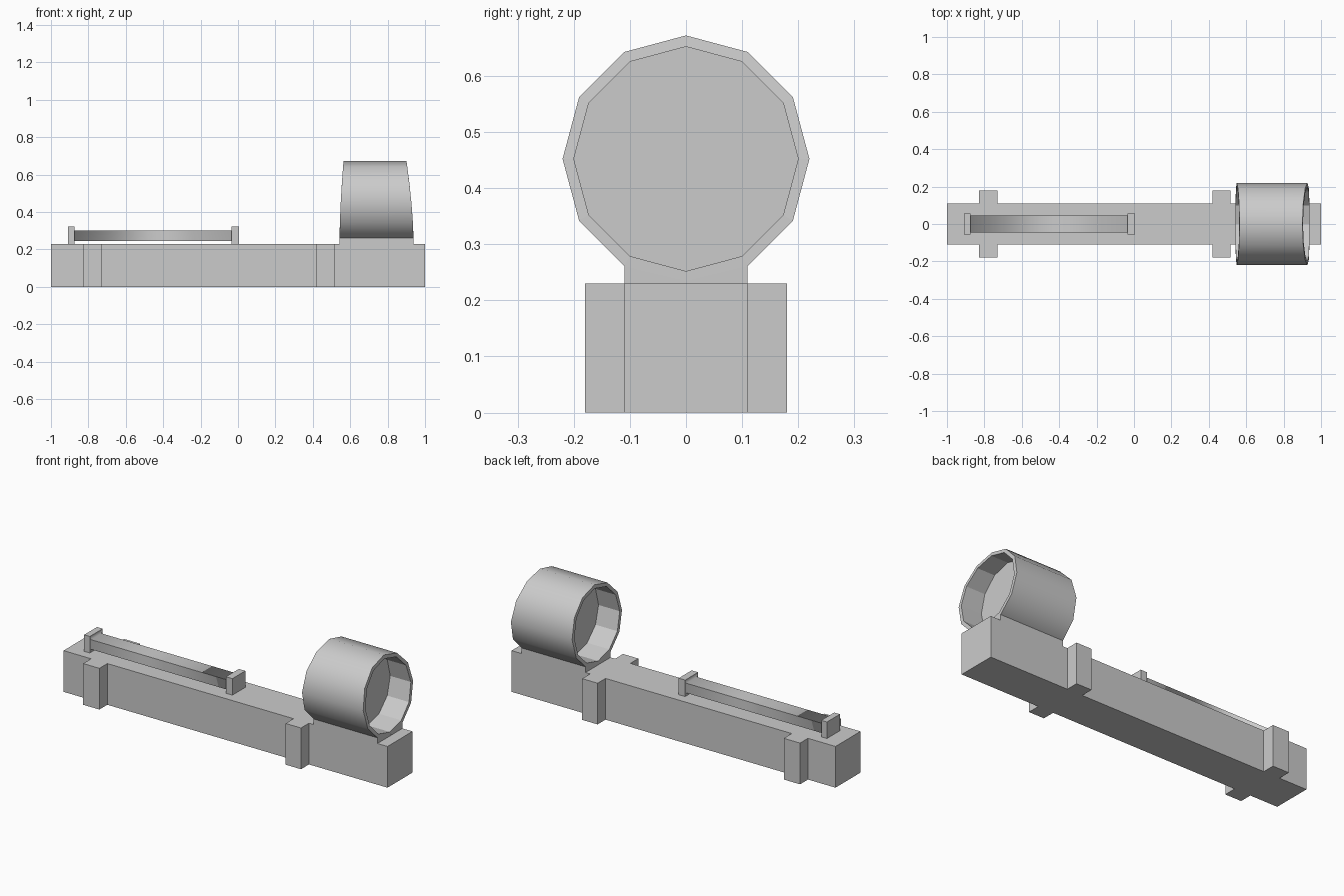
import bpy, bmesh, math

if "Cube" in bpy.data.objects:
    bpy.data.objects.remove(bpy.data.objects["Cube"])

grey = bpy.data.materials.new("plain_grey")
grey.use_nodes = True
grey.diffuse_color = (0.6, 0.6, 0.6, 1)
grey.node_tree.nodes["Principled BSDF"].inputs["Base Color"].default_value = (0.6, 0.6, 0.6, 1)


def finish(bm, name):
    bmesh.ops.recalc_face_normals(bm, faces=bm.faces)
    mesh = bpy.data.meshes.new(name)
    bm.to_mesh(mesh)
    bm.free()
    mesh.materials.append(grey)
    obj = bpy.data.objects.new(name, mesh)
    bpy.context.collection.objects.link(obj)
    return obj


def loft(bm, loops):
    """Bridge equal point loops and cap both ends; returns the vertex rings and bands."""
    rings = [[bm.verts.new(p) for p in loop] for loop in loops]
    bands = []
    for a, b in zip(rings, rings[1:]):
        n = len(a)
        bands.append([bm.faces.new((a[i], a[(i + 1) % n], b[(i + 1) % n], b[i])) for i in range(n)])
    bm.faces.new(rings[0])
    bm.faces.new(rings[-1])
    return rings, bands


# Base rail with two pairs of side lugs, one mirrored outline
half, lug, height = 0.11, 0.18, 0.23
side = [(-1, half)]
for x0, x1 in ((-0.83, -0.73), (0.42, 0.515)):
    side += [(x0, half), (x0, lug), (x1, lug), (x1, half)]
side.append((1, half))
outline = side + [(x, -y) for x, y in reversed(side)]
bm = bmesh.new()
loft(bm, [[(x, y, z) for x, y in outline] for z in (0, height)])
finish(bm, "base_rail")


# Tube ends lean inward towards the top
def end_x(right, z):
    t = max(0, (z - 0.26) / 0.41) ** 1.6
    return 0.938 - 0.037 * t if right else 0.543 + 0.021 * t


def ring(radius, right, flat_x=None):
    points = []
    for i in range(12):
        a = math.tau * i / 12
        y, z = radius * math.sin(a), 0.452 + radius * math.cos(a)
        points.append((end_x(right, z) if flat_x is None else flat_x, y, z))
    return points


# Sight tube with a recessed disc in each end
bm = bmesh.new()
rings, bands = loft(bm, [ring(0.2, True, 0.80), ring(0.2, True), ring(0.22, True),
                         ring(0.22, False), ring(0.2, False), ring(0.2, False, 0.68)])
for f in bands[2]:
    f.smooth = True
finish(bm, "sight_tube")

# Foot joining the tube to the rail
foot = [(-half, 0.229), (half, 0.229), (half, 0.2615), (0, 0.235), (-half, 0.2615)]
bm = bmesh.new()
loft(bm, [[(end_x(right, z), y, z) for y, z in foot] for right in (False, True)])
finish(bm, "tube_foot")


# Raised bar with a block at each end
def section(x, hy, z0, z1):
    return [(x, -hy, z0), (x, hy, z0), (x, hy, z1), (x, -hy, z1)]


def block(x):
    return section(x, 0.057, 0.229, 0.322)


def bar(x):
    return section(x, 0.046, 0.246, 0.3)


bm = bmesh.new()
rings, bands = loft(bm, [block(-0.91), block(-0.875), bar(-0.875),
                         bar(-0.035), block(-0.035), block(0.005)])
for band in bands[1:4]:
    for f in band:
        f.smooth = True
# Keep the long edges crisp while the bar blends softly into its end blocks
for r, s in zip(rings[1:4], rings[2:5]):
    for a, b in zip(r, s):
        bm.edges.get((a, b)).smooth = False
finish(bm, "raised_bar")
